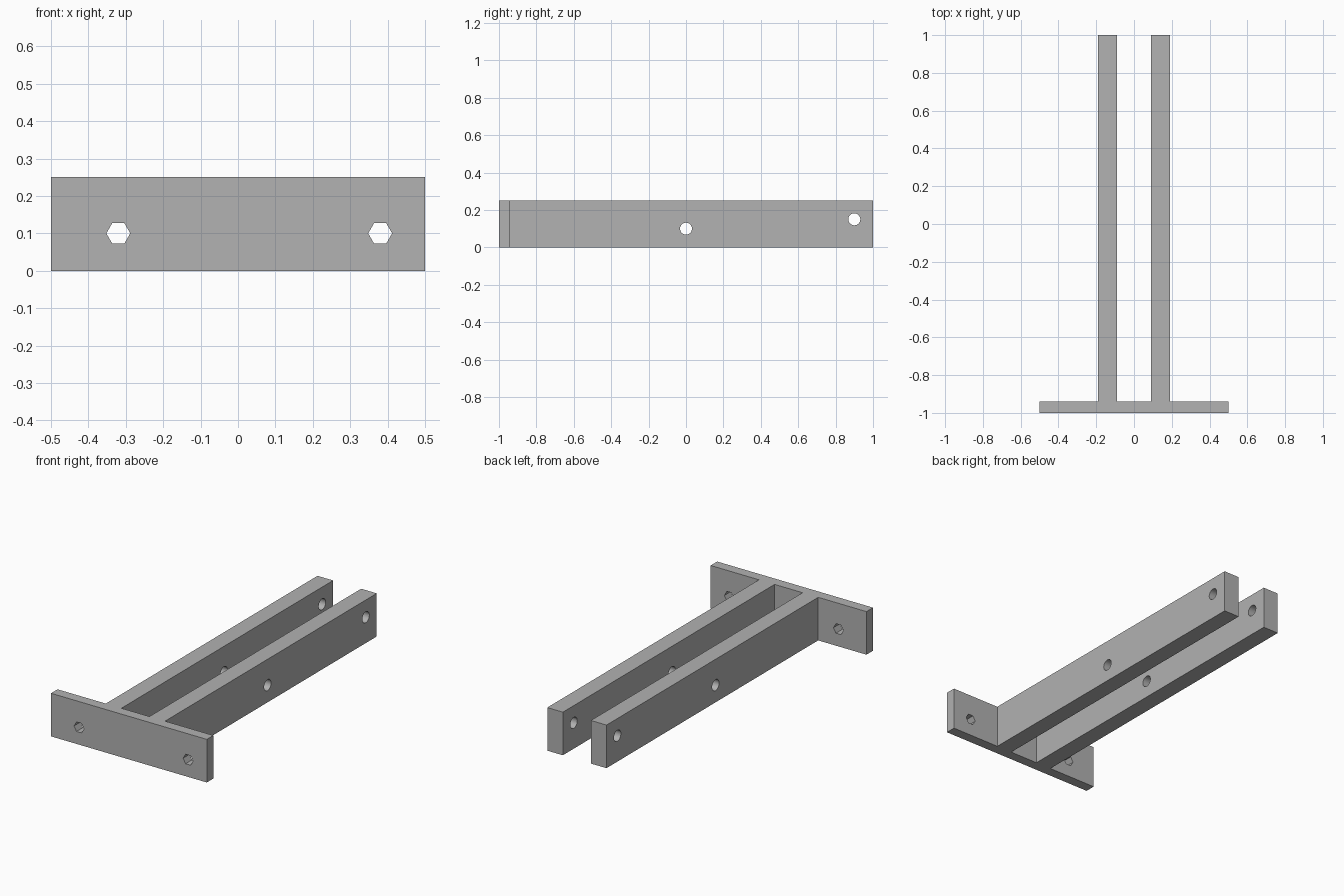
import bpy, bmesh
from math import pi
from mathutils import Matrix, Vector

HEIGHT = 0.25
HOLE_RADIUS = 0.032

cube = bpy.data.objects.get("Cube")
if cube:
    bpy.data.objects.remove(cube, do_unlink=True)

grey = bpy.data.materials.new("plain grey")
grey.use_nodes = True
colour = (0.445, 0.445, 0.445, 1)
grey.diffuse_color = colour
grey.node_tree.nodes["Principled BSDF"].inputs["Base Color"].default_value = colour


def add_object(name, bm):
    bmesh.ops.recalc_face_normals(bm, faces=bm.faces)
    mesh = bpy.data.meshes.new(name)
    bm.to_mesh(mesh)
    bm.free()
    mesh.materials.append(grey)
    obj = bpy.data.objects.new(name, mesh)
    bpy.context.collection.objects.link(obj)
    return obj


def drill(body, name, centre, axis, sides, depth):
    """Cut a straight hole through the body along x or y."""
    turn = Matrix.Rotation(pi / 2, 4, "Y" if axis == "x" else "X")
    # Turn the hexagon so that its corners point sideways
    spin = Matrix.Rotation(pi / 2 if axis == "y" else 0, 4, "Z")
    bm = bmesh.new()
    bmesh.ops.create_cone(bm, cap_ends=True, segments=sides, radius1=HOLE_RADIUS,
                          radius2=HOLE_RADIUS, depth=depth,
                          matrix=Matrix.Translation(Vector(centre)) @ turn @ spin)
    cutter = add_object(name, bm)
    cutter.hide_render = True
    cut = body.modifiers.new(name, "BOOLEAN")
    cut.operation = "DIFFERENCE"
    cut.solver = "EXACT"
    cut.object = cutter
    bpy.context.view_layer.objects.active = body
    bpy.ops.object.modifier_apply(modifier=cut.name)
    bpy.data.objects.remove(cutter, do_unlink=True)


# Mounting plate and two arms, as one mirrored outline raised to full height
half = [(0.5, -1), (0.5, -0.94), (0.19, -0.94), (0.19, 1), (0.09, 1), (0.09, -0.94)]
outline = half + [(-x, y) for x, y in reversed(half)]
bm = bmesh.new()
base = bm.faces.new([bm.verts.new((x, y, 0)) for x, y in outline])
raised = bmesh.ops.extrude_face_region(bm, geom=[base])["geom"]
bmesh.ops.translate(bm, vec=(0, 0, HEIGHT),
                    verts=[v for v in raised if isinstance(v, bmesh.types.BMVert)])
bracket = add_object("twin_arm_bracket", bm)

# Hexagonal bolt holes in the plate
for x in (-0.32, 0.38):
    drill(bracket, "plate_hole_cutter", (x, -0.97, 0.1), "y", 6, 0.2)

# Round pin holes through both arms
for y, z in ((0, 0.1), (0.9, 0.15)):
    drill(bracket, "arm_hole_cutter", (0, y, z), "x", 32, 0.6)

# Smooth hole walls, sharp edges elsewhere
bpy.ops.object.select_all(action="DESELECT")
bracket.select_set(True)
bpy.context.view_layer.objects.active = bracket
bpy.ops.object.shade_smooth_by_angle(angle=pi / 6)
